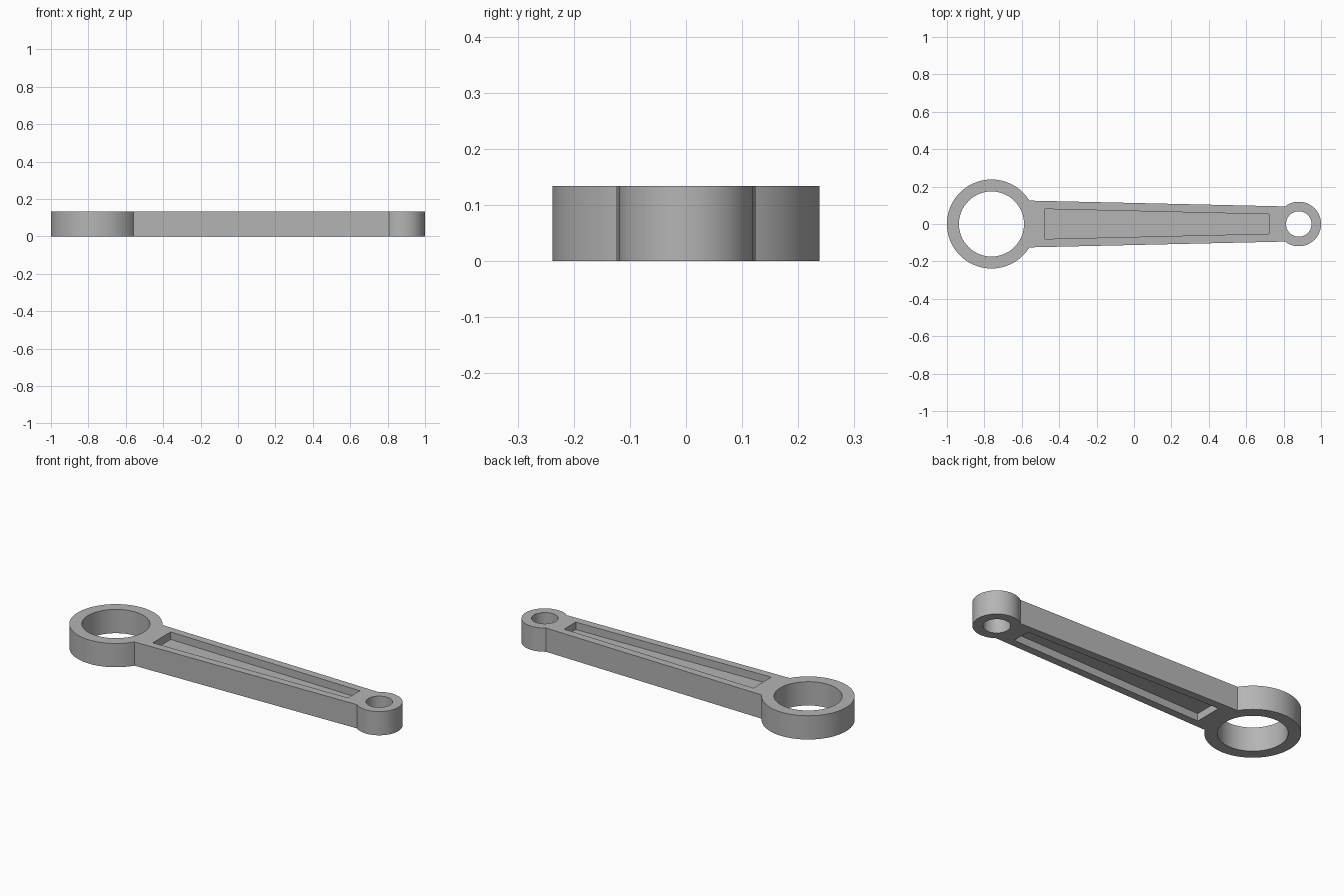
import bpy, bmesh
from math import asin, cos, sin, pi, radians

default = bpy.data.objects.get("Cube")
if default:
    bpy.data.objects.remove(default, do_unlink=True)

HEIGHT = 0.134
BIG_X, BIG_R, BIG_BORE = -0.762, 0.238, 0.174
SMALL_X, SMALL_R, SMALL_BORE = 0.881, 0.119, 0.068
NECK_BIG, NECK_SMALL = 0.125, 0.094      # half widths of the beam at each eye
POCKET_DEPTH = 0.042

steel = bpy.data.materials.new("steel_grey")
steel.use_nodes = True
grey = (0.46, 0.46, 0.46, 1)
steel.diffuse_color = grey
steel.node_tree.nodes["Principled BSDF"].inputs["Base Color"].default_value = grey


def arc(cx, r, start, end, n):
    angles = [start + (end - start) * i / n for i in range(n + 1)]
    return [(cx + r * cos(a), r * sin(a)) for a in angles]


def prism(name, outline, z0, z1):
    """Extrude a flat counter-clockwise outline from z0 to z1."""
    bm = bmesh.new()
    base = bm.faces.new([bm.verts.new((x, y, z0)) for x, y in outline])
    top = bmesh.ops.extrude_face_region(bm, geom=[base])["geom"]
    bmesh.ops.translate(bm, vec=(0, 0, z1 - z0),
                        verts=[v for v in top if isinstance(v, bmesh.types.BMVert)])
    bmesh.ops.recalc_face_normals(bm, faces=bm.faces)
    mesh = bpy.data.meshes.new(name)
    bm.to_mesh(mesh)
    bm.free()
    mesh.materials.append(steel)
    obj = bpy.data.objects.new(name, mesh)
    bpy.context.collection.objects.link(obj)
    return obj


# Rod body: large eye, tapered beam and small eye in one outline
a = asin(NECK_BIG / BIG_R)
b = pi - asin(NECK_SMALL / SMALL_R)
rod = prism("connecting_rod",
            arc(BIG_X, BIG_R, a, 2 * pi - a, 80) + arc(SMALL_X, SMALL_R, -b, b, 64),
            0, HEIGHT)

# Cutters: two through bores and a tapered pocket on each face
cutters = [prism(name, arc(x, r, 0, 2 * pi, 96)[:-1], -0.1, HEIGHT + 0.1)
           for name, x, r in (("large_bore", BIG_X, BIG_BORE),
                              ("small_bore", SMALL_X, SMALL_BORE))]
pocket = [(-0.476, -0.08), (0.724, -0.052), (0.724, 0.052), (-0.476, 0.08)]
cutters.append(prism("top_pocket", pocket, HEIGHT - POCKET_DEPTH, HEIGHT + 0.1))
cutters.append(prism("bottom_pocket", pocket, -0.1, POCKET_DEPTH))

for cutter in cutters:
    cutter.hide_render = True
    mod = rod.modifiers.new(cutter.name, "BOOLEAN")
    mod.operation = "DIFFERENCE"
    mod.solver = "EXACT"
    mod.object = cutter

# Bake the cuts into the rod and discard the cutters
bpy.context.view_layer.update()
graph = bpy.context.evaluated_depsgraph_get()
baked = bpy.data.meshes.new_from_object(rod.evaluated_get(graph))
rod.modifiers.clear()
rod.data = baked
for cutter in cutters:
    bpy.data.objects.remove(cutter, do_unlink=True)

bpy.ops.object.select_all(action="DESELECT")
rod.select_set(True)
bpy.context.view_layer.objects.active = rod
bpy.ops.object.shade_smooth_by_angle(angle=radians(30))
